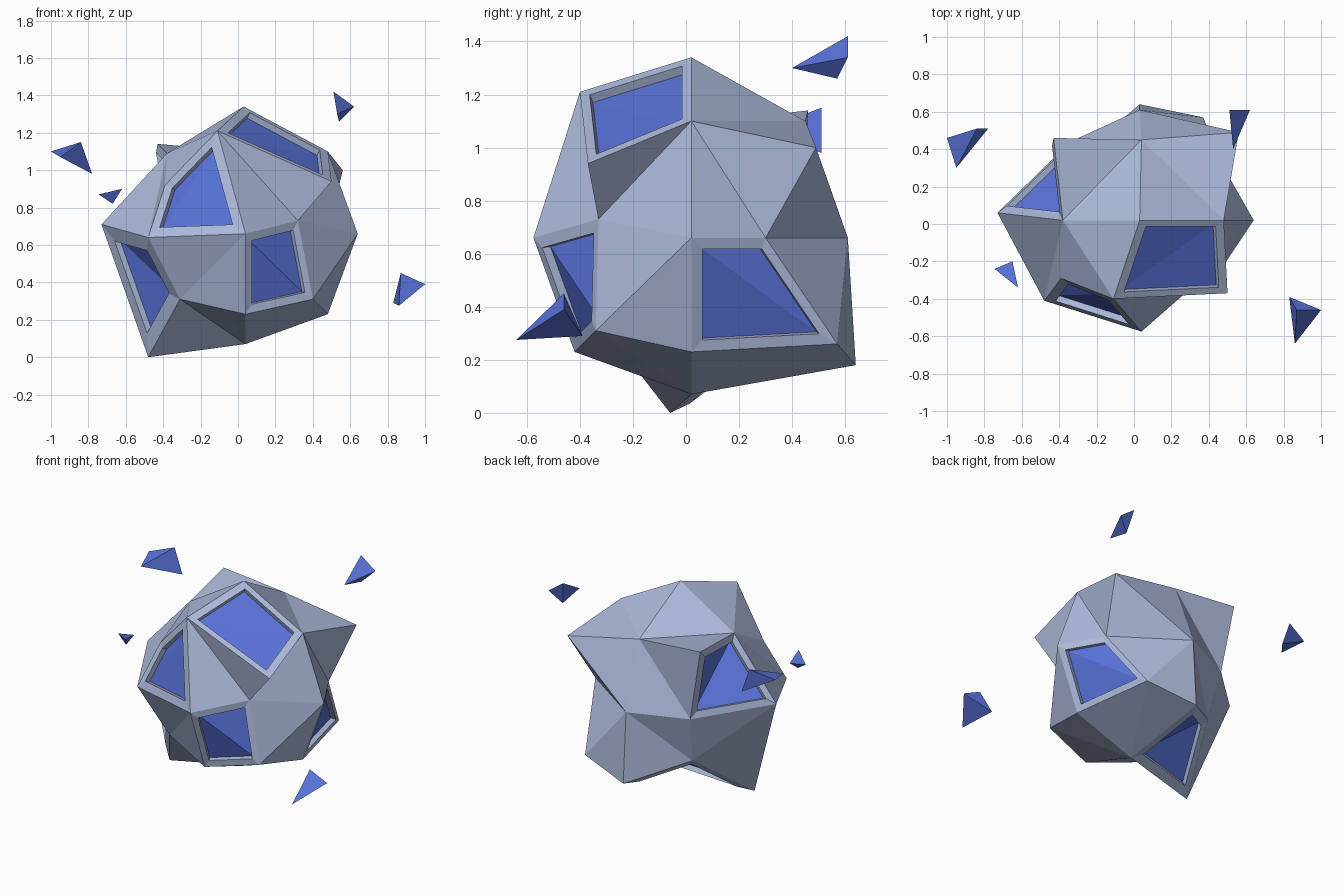
import bpy, bmesh
from itertools import product
from mathutils import Vector

if "Cube" in bpy.data.objects:
    bpy.data.objects.remove(bpy.data.objects["Cube"])

# Boulder: a once-subdivided cube pushed into a lumpy ball, keyed by grid sign (x, y, z)
LAYERS = {
    1: [(-.39, -.29, .92), (-.11, -.40, 1.21), (.50, -.37, .94),
        (-.38, .02, 1.09), (.03, .02, 1.34), (.48, .02, 1.10),
        (-.43, .46, 1.14), (.04, .45, 1.10), (.56, .49, 1.00)],
    0: [(-.48, -.41, .64), (.04, -.575, .66), (.32, -.33, .73),
        (-.73, .06, .71), None, (.64, .02, .66),
        (-.34, .44, .645), (.03, .61, .66), (.48, .30, .66)],
    -1: [(-.31, -.30, .31), (.04, -.42, .23), (.40, -.34, .31),
         (-.48, -.06, 0), (.04, .02, .07), (.48, .02, .23),
         (-.30, .36, .32), (.03, .64, .18), (.37, .57, .26)],
}
# Windows: (octant signs, axis of the cube side) -> frame width as a share of the facet
WINDOWS = {((-1, -1, 1), 1): .25, ((1, -1, -1), 1): .21, ((-1, -1, -1), 0): .31,
           ((1, 1, -1), 0): .2, ((1, -1, 1), 2): .17, ((-1, 1, 1), 0): .2,
           ((-1, 1, -1), 2): .25}
DEPTH = .035


def material(name, rgb):
    mat = bpy.data.materials.new(name)
    mat.diffuse_color = (*rgb, 1)
    mat.use_nodes = True
    mat.node_tree.nodes["Principled BSDF"].inputs["Base Color"].default_value = mat.diffuse_color
    return mat


blue = material("blue_crystal", (.1, .17, .7))
stone = material("blue_grey_stone", (.42, .5, .72))


def finish(bm, name, mat):
    me = bpy.data.meshes.new(name)
    bm.to_mesh(me)
    bm.free()
    me.materials.append(mat)
    bpy.context.collection.objects.link(bpy.data.objects.new(name, me))


def masked(sign, *axes):
    return tuple(s if i in axes else 0 for i, s in enumerate(sign))


def split(quad, across):
    """Two triangles, split along corner 1-3 (across) or 0-2."""
    a, b, c, d = quad
    return [(a, b, d), (b, c, d)] if across else [(a, b, c), (a, c, d)]


rock, panes = bmesh.new(), bmesh.new()
grid = {}
for z, row in LAYERS.items():
    for n, co in enumerate(row):
        if co:
            grid[(n % 3 - 1, n // 3 - 1, z)] = rock.verts.new(co)

for sign, a in product(product((-1, 1), repeat=3), range(3)):
    b, c = (a + 1) % 3, (a + 2) % 3
    quad = [grid[k] for k in (masked(sign, a), masked(sign, a, b), sign, masked(sign, a, c))]
    if sign[0] * sign[1] * sign[2] < 0:
        quad = [quad[i] for i in (0, 3, 2, 1)]
    across = sign[2] > 0 and (sign, a) != ((1, 1, 1), 1)
    width = WINDOWS.get((sign, a))
    if not width:
        for tri in split(quad, across):
            rock.faces.new(tri)
        continue
    # Window frame, recess walls and blue pane
    pts = [v.co for v in quad]
    mid = sum(pts, Vector()) / 4
    sunk = (pts[2] - pts[0]).cross(pts[3] - pts[1]).normalized() * -DEPTH
    hole = [p.lerp(mid, width) for p in pts]
    rim = [rock.verts.new(p) for p in hole]
    floor = [rock.verts.new(p + sunk) for p in hole]
    for outer, inner in ((quad, rim), (rim, floor)):
        for i in range(4):
            j = (i + 1) % 4
            rock.faces.new((outer[i], outer[j], inner[j], inner[i]))
    for tri in split([panes.verts.new(p + sunk) for p in hole], across):
        panes.faces.new(tri)
finish(rock, "boulder", stone)
finish(panes, "window_panes", blue)

# Floating crystal shards
SHARDS = {
    "shard_left_back": [(-1, .46, 1.10), (-.95, .30, 1.07), (-.84, .51, 1.15), (-.78, .51, .98)],
    "shard_left_front": [(-.745, -.24, .87), (-.65, -.20, .87), (-.62, -.34, .90), (-.67, -.26, .82)],
    "shard_right_back": [(.51, .61, 1.42), (.62, .61, 1.34), (.53, .40, 1.30), (.54, .57, 1.26)],
    "shard_right_front": [(.83, -.39, .29), (1, -.46, .39), (.86, -.64, .275), (.87, -.46, .45)],
}
for name, pts in SHARDS.items():
    bm = bmesh.new()
    v = [bm.verts.new(p) for p in pts]
    for tri in ((0, 1, 2), (0, 1, 3), (0, 2, 3), (1, 2, 3)):
        bm.faces.new([v[i] for i in tri])
    bmesh.ops.recalc_face_normals(bm, faces=bm.faces[:])
    finish(bm, name, blue)
